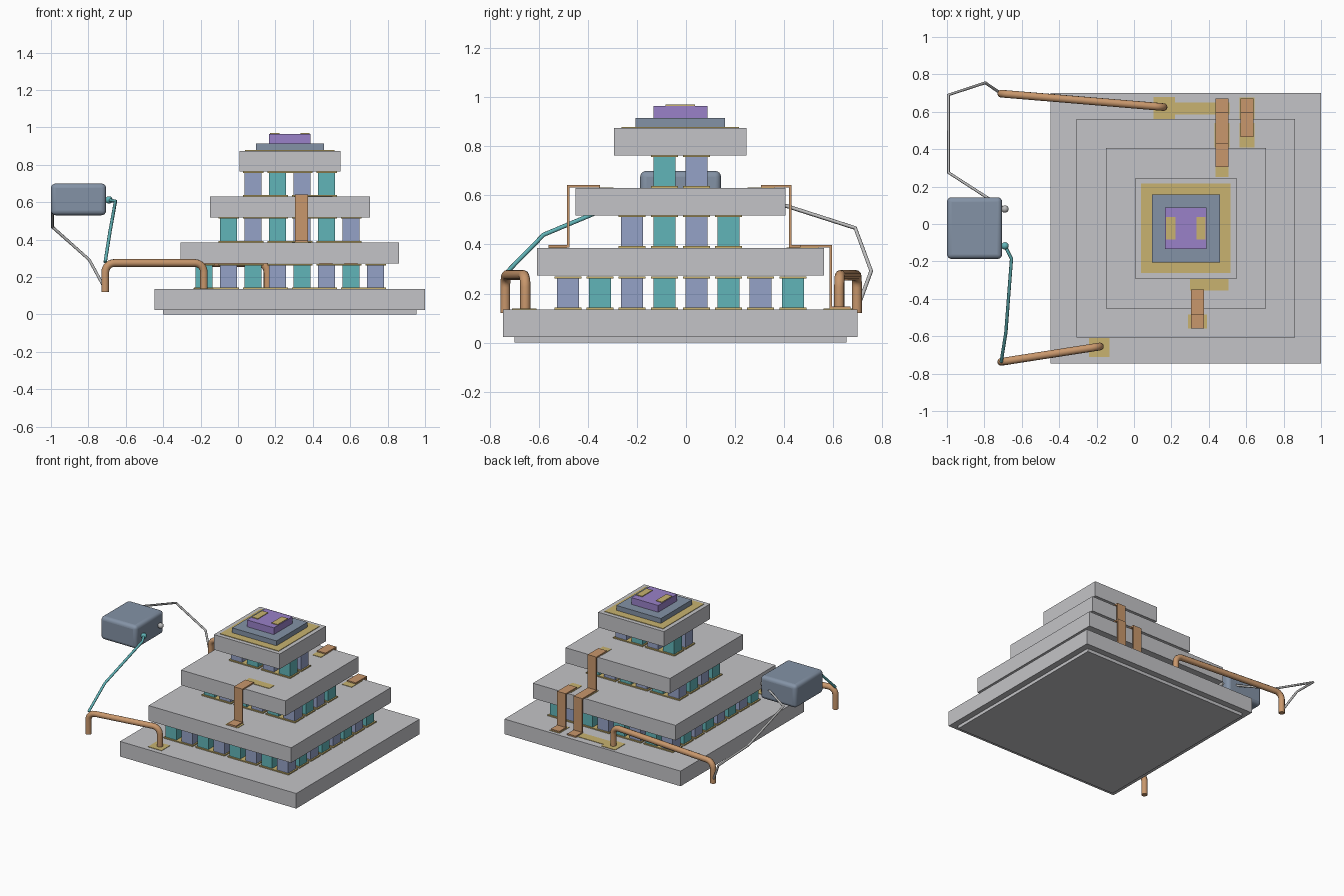
import bpy
import bmesh
from mathutils import Vector

cube = bpy.data.objects.get("Cube")
if cube:
    bpy.data.objects.remove(cube, do_unlink=True)


def material(name, red, green, blue):
    mat = bpy.data.materials.new(name)
    mat.use_nodes = True
    colour = (red, green, blue, 1)
    mat.diffuse_color = colour
    shader = mat.node_tree.nodes["Principled BSDF"]
    shader.inputs["Base Color"].default_value = colour
    shader.inputs["Roughness"].default_value = 0.6
    return mat


ceramic = material("pale ceramic", 0.55, 0.55, 0.57)
copper = material("copper", 0.58, 0.31, 0.15)
gold = material("gold", 0.58, 0.45, 0.16)
teal = material("teal", 0.12, 0.46, 0.48)
periwinkle = material("periwinkle", 0.3, 0.36, 0.57)
purple = material("purple", 0.32, 0.22, 0.58)
slate = material("slate blue", 0.23, 0.29, 0.38)
silver = material("silver", 0.5, 0.5, 0.5)


def add_object(name, mesh, mat):
    obj = bpy.data.objects.new(name, mesh)
    mesh.materials.append(mat)
    bpy.context.collection.objects.link(obj)
    return obj


def boxes(name, mat, ranges):
    """One object made of boxes, each given as x, y and z (low, high) ranges."""
    bm = bmesh.new()
    for spans in ranges:
        cube_verts = bmesh.ops.create_cube(bm, size=1)["verts"]
        for vert in cube_verts:
            vert.co = [low + (co + 0.5) * (high - low)
                       for co, (low, high) in zip(vert.co, spans)]
    mesh = bpy.data.meshes.new(name)
    bm.to_mesh(mesh)
    bm.free()
    return add_object(name, mesh, mat)


def around(middle, half):
    return (middle - half, middle + half)


def smooth(obj, angle=0.7):
    bpy.ops.object.select_all(action="DESELECT")
    bpy.context.view_layer.objects.active = obj
    obj.select_set(True)
    bpy.ops.object.shade_smooth_by_angle(angle=angle)


def rounded(points, radius, steps=6):
    """Replace the inner corners of a path by arcs."""
    points = [Vector(p) for p in points]
    path = [points[0]]
    for before, corner, after in zip(points, points[1:], points[2:]):
        start = corner + (before - corner).normalized() * radius
        end = corner + (after - corner).normalized() * radius
        middle = start + end - corner
        for step in range(steps + 1):
            t = step / steps
            spread = corner * 2 * t * (1 - t) + start * (1 - t) ** 2 + end * t ** 2
            path.append(middle + (spread - middle).normalized() * radius)
    return path + [points[-1]]


def tube(name, mat, points, radius):
    curve = bpy.data.curves.new(name + " path", "CURVE")
    curve.dimensions = "3D"
    curve.bevel_depth = radius
    curve.bevel_resolution = 3
    curve.use_fill_caps = True
    spline = curve.splines.new("POLY")
    spline.points.add(len(points) - 1)
    for point, co in zip(spline.points, points):
        point.co = (*co, 1)
    helper = bpy.data.objects.new(name + " helper", curve)
    bpy.context.collection.objects.link(helper)
    graph = bpy.context.evaluated_depsgraph_get()
    mesh = bpy.data.meshes.new_from_object(helper.evaluated_get(graph))
    bpy.data.objects.remove(helper, do_unlink=True)
    mesh.materials.clear()
    smooth(add_object(name, mesh, mat))


# Stepped ceramic plates, centred on one axis
cx, cy = 0.277, -0.023
floors = [0.135, 0.385, 0.63]
top = 0.875


def plate(name, mat, half, low, high):
    return boxes(name, mat, [(around(cx, half), around(cy, half), (low, high))])


plate("foot_plate", ceramic, 0.677, 0, 0.025)
for name, half, surface in zip(("base", "lower", "middle", "upper"),
                               (0.7225, 0.585, 0.428, 0.27), floors + [top]):
    plate(name + "_plate", ceramic, half, surface - 0.112, surface)

# Chip on its carrier
plate("bond_frame", gold, 0.24, top, top + 0.004)
plate("chip_carrier", slate, 0.182, top, 0.915)
plate("chip", purple, 0.11, 0.915, 0.965)
boxes("chip_contacts", gold,
      [(around(cx + side * 0.081, 0.025), around(cy, 0.06), (0.965, 0.97))
       for side in (-1, 1)])

# Checkered pillars with joining pads between the plates
pitch, pad = 0.131, 0.008
layers = zip(("lower", "middle", "upper"), floors, (8, 6, 4), (8, 4, 2), (0, 0, 1))
for name, floor, columns, rows, shift in layers:
    ceiling = floor + 0.135
    groups = ([], [])
    pads = []
    for row in range(rows):
        y = cy + (row - (rows - 1) / 2) * pitch
        for column in range(columns):
            x = cx + (column - (columns - 1) / 2) * pitch
            groups[(row + column + shift) % 2].append(
                (around(x, 0.045), around(y, 0.045), (floor, ceiling)))
            if column + 1 < columns:
                pair = (x - 0.055, x + pitch + 0.055)
                level = (floor, floor + pad) if column % 2 == 0 else (ceiling - pad, ceiling)
                pads.append((pair, around(y, 0.055), level))
            if column in (0, columns - 1):
                pads.append((around(x, 0.055), around(y, 0.055), (ceiling - pad, ceiling)))
    boxes(name + "_teal_pillars", teal, groups[0])
    boxes(name + "_blue_pillars", periwinkle, groups[1])
    boxes(name + "_pillar_pads", gold, pads)


# Folded copper straps climbing the steps
def strap(name, x, path, thick=0.01):
    pieces = []
    for (y1, z1), (y2, z2) in zip(path, path[1:]):
        pieces.append((around(x, 0.035),
                       (min(y1, y2) - thick / 2, max(y1, y2) + thick / 2),
                       (min(z1, z2) - thick / 2, max(z1, z2) + thick / 2)))
    boxes(name, copper, pieces)


low, mid, high = (floor + 0.007 for floor in floors)
rise = [(0.665, low), (0.59, low), (0.59, mid)]
strap("back_long_strap", 0.47, rise + [(0.425, mid), (0.425, high), (0.31, high)])
strap("back_short_strap", 0.605, rise + [(0.47, mid)])
strap("front_strap", 0.34, [(-0.555, mid), (-0.48, mid), (-0.48, high), (-0.355, high)])


# Gold traces lying on the plates
def trace(name, floor, *areas):
    boxes(name, gold, [(xs, ys, (floor, floor + 0.003)) for xs, ys in areas])


trace("base_traces", floors[0],
      ((-0.24, -0.13), (-0.71, -0.61)), ((0.105, 0.22), (0.56, 0.68)),
      ((0.2, 0.51), (0.585, 0.65)), ((0.565, 0.645), (0.56, 0.675)))
trace("lower_traces", floors[1],
      ((0.43, 0.51), (0.41, 0.54)), ((0.565, 0.645), (0.41, 0.54)),
      ((0.29, 0.39), (-0.56, -0.485)))
trace("middle_traces", floors[2],
      ((0.435, 0.505), (0.25, 0.36)), ((0.3, 0.505), (-0.355, -0.295)))


# Bent copper pipes
def pipe(name, outer, inner):
    points = [(*outer, 0.12), (*outer, 0.275), (*inner, 0.275), (*inner, 0.135)]
    tube(name, copper, rounded(points, 0.05), 0.021)


pipe("front_pipe", (-0.71, -0.737), (-0.182, -0.655))
pipe("back_pipe", (-0.71, 0.697), (0.158, 0.625))

# Supply box with rounded edges
supply = boxes("supply_box", slate, [((-1, -0.705), (-0.187, 0.143), (0.53, 0.70))])
bevel = supply.modifiers.new("round edges", "BEVEL")
bevel.width = 0.025
bevel.segments = 4
smooth(supply)

# Terminals and the wires that run from them to the pipes
terminals = {"silver": (silver, 0.08), "teal": (teal, -0.117)}
for name, (mat, y) in terminals.items():
    bm = bmesh.new()
    bmesh.ops.create_uvsphere(bm, u_segments=16, v_segments=10, radius=0.02)
    bmesh.ops.translate(bm, verts=bm.verts, vec=(-0.69, y, 0.612))
    mesh = bpy.data.meshes.new(name + "_terminal")
    bm.to_mesh(mesh)
    bm.free()
    smooth(add_object(name + "_terminal", mesh, mat))

tube("teal_wire", teal, [(-0.69, -0.117, 0.612), (-0.655, -0.185, 0.605),
                         (-0.685, -0.58, 0.44), (-0.71, -0.737, 0.28)], 0.009)
tube("silver_wire", silver, [(-0.69, 0.08, 0.612), (-0.992, 0.275, 0.6),
                             (-0.992, 0.69, 0.467), (-0.795, 0.755, 0.292),
                             (-0.71, 0.697, 0.135)], 0.008)
